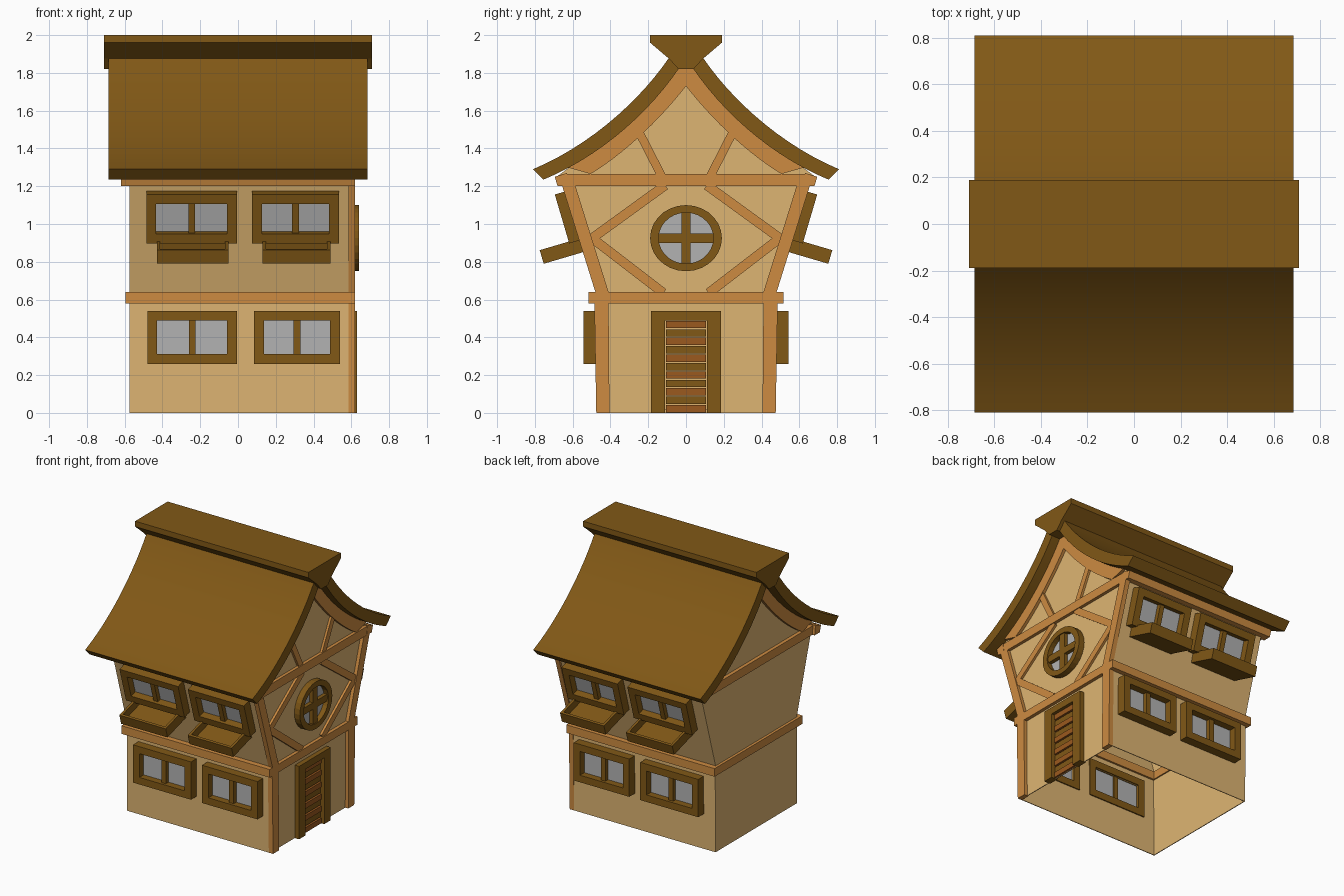
import bpy, bmesh, math
from mathutils import Matrix, Vector
from mathutils.geometry import interpolate_bezier

if "Cube" in bpy.data.objects:
    bpy.data.objects.remove(bpy.data.objects["Cube"])


def material(name, rgb):
    m = bpy.data.materials.new(name)
    m.diffuse_color = (*rgb, 1)
    m.use_nodes = True
    m.node_tree.nodes["Principled BSDF"].inputs["Base Color"].default_value = m.diffuse_color
    return m


ROOF = material("dark_wood", (0.22, 0.098, 0.008))
WALL = material("plaster", (0.73, 0.46, 0.17))
TIMBER = material("timber", (0.61, 0.26, 0.053))
DOOR = material("door_wood", (0.33, 0.10, 0.013))
GLASS = material("glass", (0.45, 0.45, 0.45))


def finish(name, bm, mat):
    bmesh.ops.recalc_face_normals(bm, faces=bm.faces)
    me = bpy.data.meshes.new(name)
    bm.to_mesh(me)
    bm.free()
    ob = bpy.data.objects.new(name, me)
    bpy.context.collection.objects.link(ob)
    if mat:
        me.materials.append(mat)
    return ob


def add_box(bm, x0, x1, y0, y1, z0, z1, M=Matrix()):
    T = Matrix.Translation(((x0 + x1) / 2, (y0 + y1) / 2, (z0 + z1) / 2))
    S = Matrix.Diagonal((x1 - x0, y1 - y0, z1 - z0, 1))
    bmesh.ops.create_cube(bm, size=1, matrix=M @ T @ S)


def boxes(name, items, mat, M=Matrix()):
    """Each item is (x0, x1, y0, y1, z0, z1)."""
    bm = bmesh.new()
    for item in items:
        add_box(bm, *item, M)
    return finish(name, bm, mat)


def prism(name, polys, x0, x1, mat):
    """Extrude (y, z) outlines along x."""
    bm = bmesh.new()
    for pts in polys:
        a, b = ([bm.verts.new((x, y, z)) for y, z in pts] for x in (x0, x1))
        bm.faces.new(a)
        bm.faces.new(b[::-1])
        for i in range(len(pts)):
            bm.faces.new((a[i - 1], b[i - 1], b[i], a[i]))
    return finish(name, bm, mat)


def flip(pts):
    return [(-y, z) for y, z in pts]


def mirror(pts):
    """Outline from its right half, listed bottom to top."""
    return pts + [(-y, z) for y, z in reversed(pts) if y > 1e-5]


def curve(a, b, c, d, n=14):
    return [(p.x, p.y) for p in interpolate_bezier(*[Vector((*q, 0)) for q in (a, b, c, d)], n)]


def strut(a, b, w):
    a, b = Vector(a), Vector(b)
    d = (b - a).normalized() * w / 2
    n = Vector((-d.y, d.x))
    return [tuple(p) for p in (a + n, b + n, b - n, a - n)]


def select(ob):
    bpy.ops.object.select_all(action='DESELECT')
    ob.select_set(True)
    bpy.context.view_layer.objects.active = ob


# Roof with swept eaves, and ridge cap
outer = curve((0.81, 1.29), (0.5, 1.42), (0.24, 1.66), (0.09, 1.88))
inner = curve((0.755, 1.235), (0.46, 1.355), (0.2, 1.585), (0.04, 1.82))
roof = prism("roof", [mirror(outer) + mirror(inner)[::-1]], -0.685, 0.685, ROOF)
select(roof)
bpy.ops.object.shade_smooth_by_angle(angle=math.radians(30))
prism("ridge_cap", [mirror([(0.04, 1.82), (0.09, 1.875), (0.19, 1.96), (0.19, 2.0)])],
      -0.71, 0.71, ROOF)

# Plaster walls, open underneath
gable = [p for p in inner if p[0] < 0.68]
outline = mirror([(0.475, 0), (0.48, 0.6), (0.475, 0.64), (0.64, 1.2), (0.685, 1.25)] + gable)
walls = prism("walls", [outline], -0.575, 0.595, WALL)
bm = bmesh.new()
bm.from_mesh(walls.data)
bmesh.ops.delete(bm, geom=[f for f in bm.faces if all(v.co.z < 0.01 for v in f.verts)],
                 context='FACES_ONLY')
bm.to_mesh(walls.data)
bm.free()

# Windows on the front and back, with their openings gathered in one cutter
cut_bm = bmesh.new()
add_box(cut_bm, 0.55, 0.65, -0.11, 0.11, 0.02, 0.49)
LEAN = math.atan(0.165 / 0.56)
for side, s in (("front", 1), ("back", -1)):
    flip_y = Matrix.Diagonal((1, s, 1, 1))
    for floor, y, z, h, tilt, spans in (
            ("lower", -0.478, 0.40, 0.14, 0, ((-0.48, -0.005), (0.085, 0.54))),
            ("upper", -0.594, 1.045, 0.135, LEAN, ((-0.485, -0.005), (0.075, 0.535)))):
        M = flip_y @ Matrix.Translation((0, y, z)) @ Matrix.Rotation(tilt, 4, 'X')
        for i, (a, b) in enumerate(spans):
            tag = f"{side}_{floor}_{i + 1}"
            m, t, d = (a + b) / 2, 0.052, -0.065
            boxes("window_frame_" + tag, [
                (a, a + t, d, 0.015, -h, h), (b - t, b, d, 0.015, -h, h),
                (a + t, b - t, d, 0.015, h - t, h), (a + t, b - t, d, 0.015, -h, t - h),
                (m - 0.018, m + 0.018, -0.045, 0.0, t - h, h - t)], ROOF, M)
            boxes("window_glass_" + tag, [(a + t, b - t, -0.014, -0.008, t - h, h - t)], GLASS, M)
            add_box(cut_bm, a + t, b - t, -0.04, 0.04, t - h, h - t, M)
            if floor == "upper":
                p, q, k = a + 0.055, b - 0.045, 0.018
                boxes("planter_" + tag, [
                    (p, q, -0.225, 0, -0.2, -0.18),
                    (p, q, -0.225, -0.225 + k, -0.18, -0.125),
                    (p, q, -k, 0, -0.18, -0.125),
                    (p, p + k, -0.225 + k, -k, -0.18, -0.125),
                    (q - k, q, -0.225 + k, -k, -0.18, -0.125)], ROOF, M)

# Cut the window and door openings in the thin walls
turn = Matrix.Translation((0.6, 0, 0.925)) @ Matrix.Rotation(math.pi / 2, 4, 'Y')
bmesh.ops.create_cone(cut_bm, cap_ends=True, segments=24, radius1=0.145, radius2=0.145,
                      depth=0.1, matrix=turn)
cutter = finish("opening_cutter", cut_bm, None)
cutter.hide_render = True
shell = walls.modifiers.new("shell", 'SOLIDIFY')
shell.thickness, shell.offset = 0.008, -1
cut = walls.modifiers.new("openings", 'BOOLEAN')
cut.object, cut.solver = cutter, 'EXACT'
select(walls)
for name in ("shell", "openings"):
    bpy.ops.object.modifier_apply(modifier=name)
bpy.data.objects.remove(cutter)

# Round gable window: ring, cross bars and glass
N = 28
bm = bmesh.new()
loops = [[bm.verts.new((x, ry * math.cos(2 * math.pi * i / N),
                        0.925 + rz * math.sin(2 * math.pi * i / N))) for i in range(N)]
         for x, ry, rz in ((0.58, 0.19, 0.175), (0.64, 0.19, 0.175),
                           (0.64, 0.145, 0.135), (0.58, 0.145, 0.135))]
for k in range(4):
    for i in range(N):
        bm.faces.new((loops[k - 1][i - 1], loops[k - 1][i], loops[k][i], loops[k][i - 1]))
finish("round_window_frame", bm, ROOF)
boxes("round_window_bars", [(0.59, 0.632, -0.025, 0.025, 0.785, 1.065),
                            (0.591, 0.631, -0.15, 0.15, 0.9, 0.95)], ROOF)
prism("round_window_glass", [[(0.15 * math.cos(2 * math.pi * i / N),
                               0.925 + 0.14 * math.sin(2 * math.pi * i / N)) for i in range(N)]],
      0.597, 0.603, GLASS)

# Door frame and slatted door
boxes("door_frame", [(0.58, 0.63, -0.185, -0.11, 0, 0.54), (0.58, 0.63, 0.11, 0.185, 0, 0.54),
                     (0.58, 0.63, -0.11, 0.11, 0.49, 0.54)], ROOF)
step = 0.49 / 11
for k, (tag, mat) in enumerate((("light", DOOR), ("dark", ROOF))):
    boxes(f"door_slats_{tag}", [(0.585, 0.61 - 0.008 * k, -0.105, 0.105,
                                 i * step + 0.003, (i + 1) * step - 0.003)
                                for i in range(k, 11, 2)], mat)

# Timber framing on the door gable
post_low = [(0.405, 0), (0.475, 0), (0.485, 0.58), (0.41, 0.58)]
post_up = [(0.41, 0.64), (0.48, 0.64), (0.655, 1.2), (0.585, 1.2)]
prism("corner_posts", [post_low, flip(post_low), post_up, flip(post_up)], 0.585, 0.62, TIMBER)
braces = [strut((0.51, 0.915), (0.11, 1.205), 0.05), strut((0.51, 0.935), (0.12, 0.635), 0.05),
          strut((0.245, 1.48), (0.13, 1.255), 0.045)]
prism("braces", braces + [flip(b) for b in braces], 0.585, 0.612, TIMBER)

# Gable rims and tie beams at both ends
low = curve((0.505, 1.265), (0.33, 1.37), (0.14, 1.55), (0, 1.73))
rim = mirror(gable) + mirror(low)[::-1]
for end, x0, x1 in (("right", 0.585, 0.617), ("left", -0.6, -0.565)):
    prism(f"gable_rim_{end}", [rim], x0, x1, TIMBER)
    prism(f"tie_beam_{end}", [mirror([(0.64, 1.2), (0.66, 1.265)])], x0 - 0.001, x1 + 0.001, TIMBER)

# Floor band round the house and plates under the eaves
boxes("floor_band", [(-0.595, 0.62, -0.515, -0.46, 0.58, 0.64),
                     (-0.595, 0.62, 0.46, 0.515, 0.58, 0.64),
                     (0.58, 0.62, -0.46, 0.46, 0.58, 0.64),
                     (-0.595, -0.56, -0.46, 0.46, 0.58, 0.64)], TIMBER)
plate = [(0.62, 1.2), (0.68, 1.2), (0.695, 1.25), (0.63, 1.27)]
prism("eave_plates", [plate, flip(plate)], -0.62, 0.62, TIMBER)
